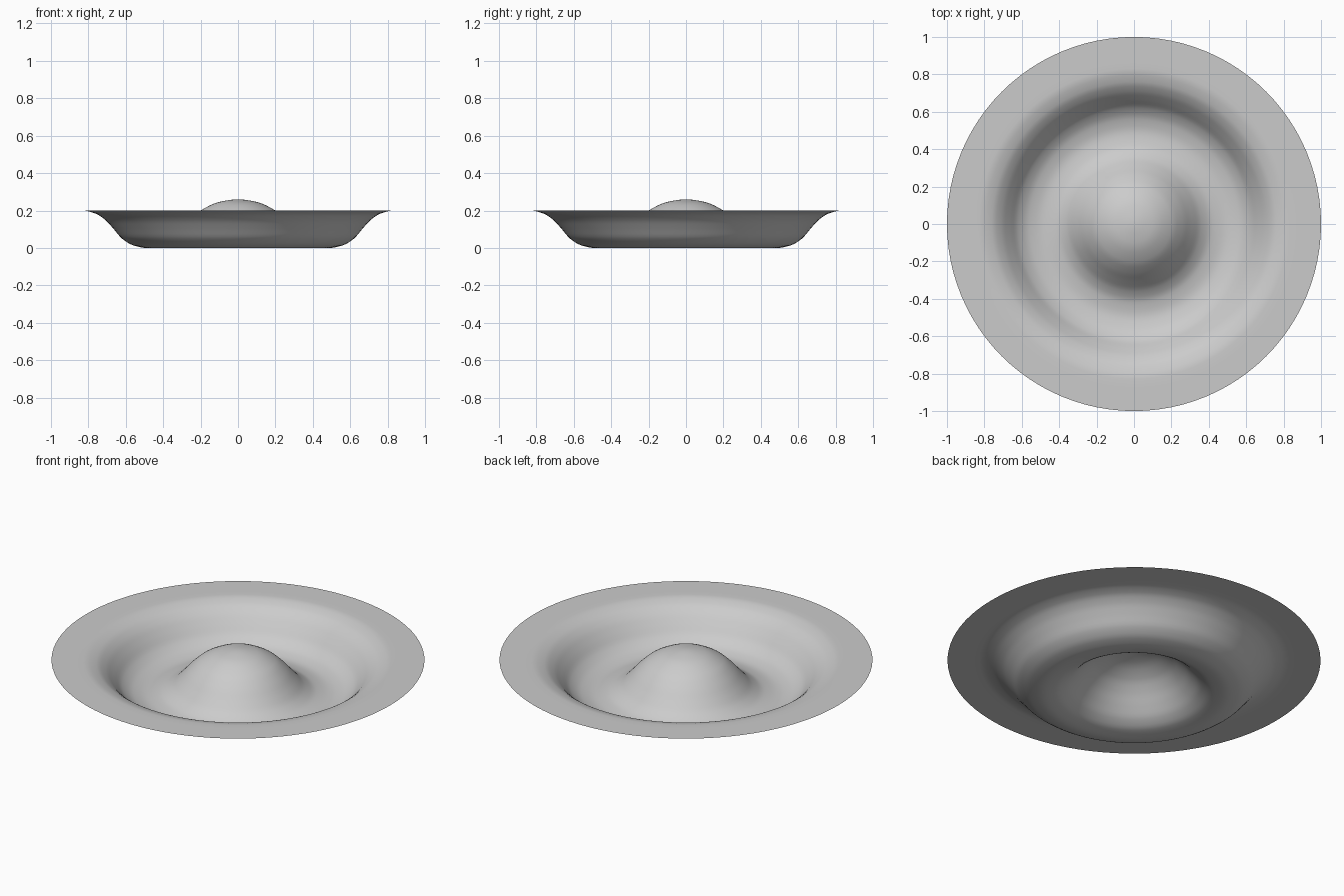
import bpy
import bmesh
import math
from mathutils import Vector

cube = bpy.data.objects.get("Cube")
if cube:
    bpy.data.objects.remove(cube, do_unlink=True)

SEGMENTS = 96
STEPS = 4

# Half section (radius, height): central dome, round trough, flat rim
PROFILE = [(0, 0.26), (0.1, 0.246), (0.2, 0.2), (0.26, 0.148), (0.31, 0.092),
           (0.36, 0.042), (0.42, 0.01), (0.49, 0), (0.56, 0.014), (0.62, 0.05),
           (0.667, 0.104), (0.71, 0.15), (0.76, 0.183), (0.83, 0.2), (1, 0.2)]


def smooth_curve(points):
    """Monotone cubic curve through the section points."""
    pts = [Vector(p) for p in points]
    slopes = [(b.y - a.y) / (b.x - a.x) for a, b in zip(pts, pts[1:])]
    tangents = [0.0]
    for a, b in zip(slopes, slopes[1:]):
        tangents.append(2 * a * b / (a + b) if a * b > 0 else 0.0)
    tangents.append(0.0)
    curve = []
    for i in range(len(pts) - 1):
        a, b = pts[i], pts[i + 1]
        w = b.x - a.x
        for k in range(STEPS):
            t = k / STEPS
            s = t * t * (3 - 2 * t)
            z = (a.y + (b.y - a.y) * s + w * tangents[i] * t * (1 - t) ** 2
                 - w * tangents[i + 1] * t * t * (1 - t))
            curve.append((a.x + w * t, z))
    curve.append(points[-1])
    return curve


# Single-sheet dish, revolved about the vertical axis
bm = bmesh.new()
verts = [bm.verts.new((r, 0, z)) for r, z in smooth_curve(PROFILE)]
edges = [bm.edges.new(pair) for pair in zip(verts, verts[1:])]
bmesh.ops.spin(bm, geom=verts + edges, cent=(0, 0, 0), axis=(0, 0, 1),
               angle=math.tau, steps=SEGMENTS, use_merge=False)
bmesh.ops.remove_doubles(bm, verts=bm.verts[:], dist=0.0001)
bm.normal_update()
for face in bm.faces:
    face.smooth = True
    if face.normal.z < 0:
        face.normal_flip()

mesh = bpy.data.meshes.new("domed_dish")
bm.to_mesh(mesh)
bm.free()
dish = bpy.data.objects.new("domed_dish", mesh)
bpy.context.collection.objects.link(dish)

# Plain grey finish
grey = bpy.data.materials.new("light_grey")
grey.use_nodes = True
colour = (0.6, 0.6, 0.6, 1)
grey.diffuse_color = colour
grey.node_tree.nodes["Principled BSDF"].inputs["Base Color"].default_value = colour
mesh.materials.append(grey)
